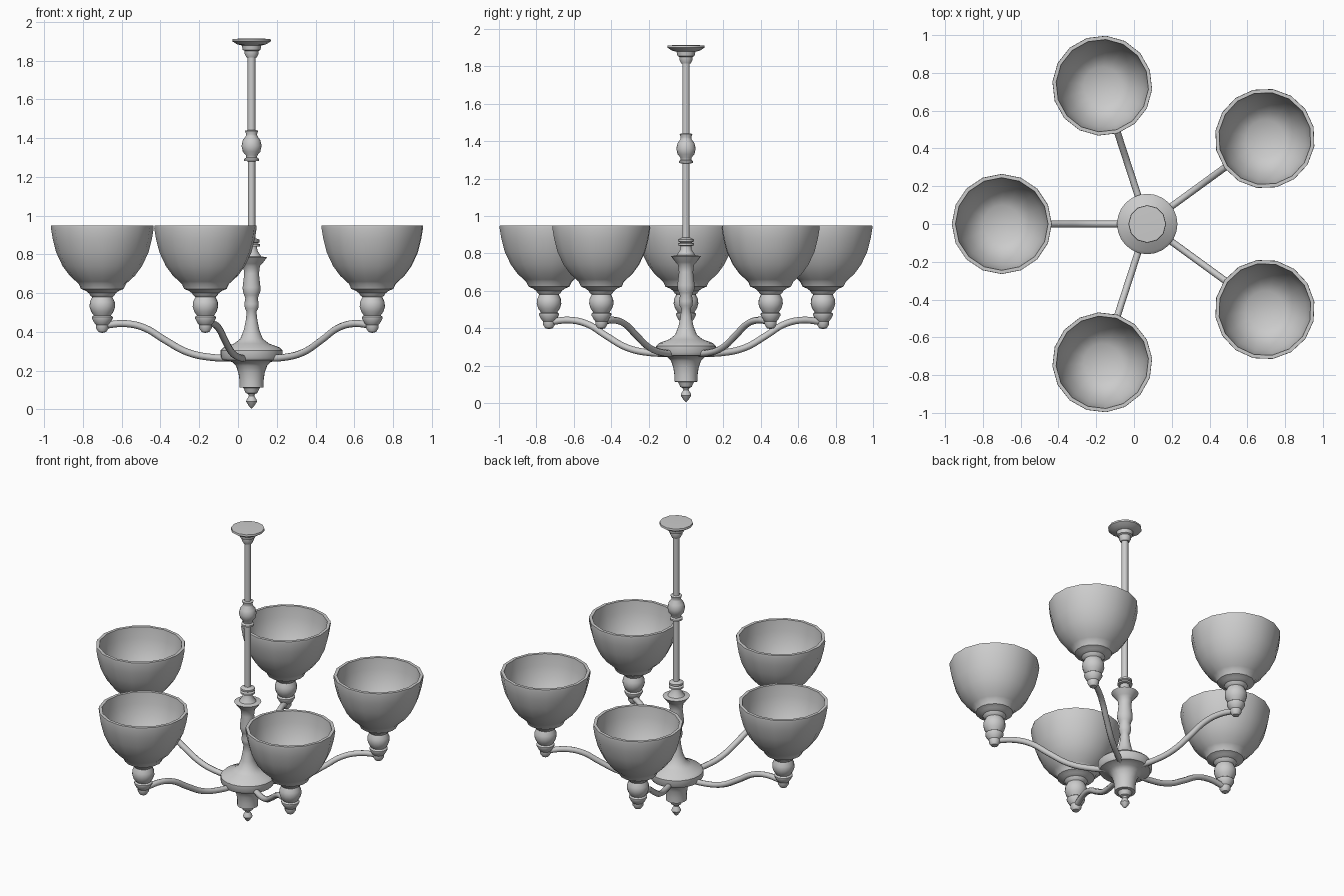
import bpy, bmesh, math
from mathutils import Matrix, Vector

if "Cube" in bpy.data.objects:
    bpy.data.objects.remove(bpy.data.objects["Cube"])

CX = 0.07       # column axis
REACH = 0.77    # distance from column to each light


def place(obj, loc=(0, 0, 0), angle=0, smooth=40):
    obj.matrix_world = Matrix.Translation(loc) @ Matrix.Rotation(angle, 4, 'Z')
    bpy.ops.object.select_all(action='DESELECT')
    obj.select_set(True)
    bpy.context.view_layer.objects.active = obj
    bpy.ops.object.shade_smooth_by_angle(angle=math.radians(smooth))
    return obj


def lathe_mesh(name, profile, sides):
    """Revolve (radius, z) points around z; zero radius makes a pole."""
    bm = bmesh.new()
    rings = []
    for r, z in profile:
        if r == 0:
            rings.append([bm.verts.new((0, 0, z))] * sides)
        else:
            rings.append([bm.verts.new((r * math.cos(2 * math.pi * i / sides),
                                        r * math.sin(2 * math.pi * i / sides), z))
                          for i in range(sides)])
    for a, b in zip(rings, rings[1:]):
        for i in range(sides):
            j = (i + 1) % sides
            bm.faces.new(list(dict.fromkeys((a[i], a[j], b[j], b[i]))))
    bmesh.ops.recalc_face_normals(bm, faces=bm.faces)
    me = bpy.data.meshes.new(name)
    bm.to_mesh(me)
    bm.free()
    return me


def add(name, mesh):
    obj = bpy.data.objects.new(name, mesh)
    bpy.context.collection.objects.link(obj)
    return obj


# Central hub with bottom finial
hub = [(0, 0.005), (0.012, 0.015), (0.028, 0.04), (0.026, 0.05), (0.014, 0.07),
       (0.018, 0.08), (0.03, 0.085), (0.042, 0.112), (0.062, 0.114), (0.062, 0.15),
       (0.068, 0.19), (0.08, 0.225), (0.1, 0.245), (0.15, 0.255), (0.16, 0.27),
       (0.16, 0.305), (0.145, 0.32), (0.09, 0.34), (0.058, 0.365), (0.04, 0.41),
       (0.03, 0.46), (0.025, 0.505), (0.034, 0.52), (0.037, 0.545), (0.032, 0.575),
       (0.038, 0.59), (0.045, 0.61), (0.046, 0.63), (0.038, 0.70), (0.043, 0.74),
       (0.055, 0.752), (0.08, 0.785), (0.05, 0.79), (0.03, 0.82), (0.028, 0.84),
       (0.044, 0.842), (0.044, 0.852), (0.03, 0.858), (0.042, 0.864), (0.042, 0.875),
       (0.02, 0.885), (0, 0.885)]
place(add("central_hub", lathe_mesh("central_hub", hub, 24)), (CX, 0, 0))

# Hanging rod with turned knob
rod = [(0, 0.87), (0.019, 0.87), (0.019, 1.28), (0.038, 1.283), (0.038, 1.293),
       (0.028, 1.30), (0.03, 1.312), (0.045, 1.33), (0.052, 1.36), (0.045, 1.39),
       (0.03, 1.41), (0.028, 1.42), (0.034, 1.438), (0.02, 1.442), (0.02, 1.83), (0, 1.83)]
place(add("hanging_rod", lathe_mesh("hanging_rod", rod, 16)), (CX, 0, 0))

# Ceiling canopy
canopy = [(0, 1.815), (0.026, 1.815), (0.036, 1.835), (0.036, 1.85), (0.046, 1.855),
          (0.05, 1.878), (0.075, 1.884), (0.1, 1.9), (0.098, 1.912), (0, 1.915)]
place(add("ceiling_canopy", lathe_mesh("ceiling_canopy", canopy, 12)), (CX, 0, 0))

# Shared meshes for the lights
shade_mesh = lathe_mesh("shade", [
    (0, 0.60), (0.07, 0.60), (0.085, 0.612), (0.11, 0.622), (0.122, 0.648), (0.135, 0.66),
    (0.168, 0.69), (0.205, 0.74), (0.238, 0.81), (0.256, 0.88), (0.265, 0.935),
    (0.264, 0.95), (0.245, 0.95), (0.238, 0.88), (0.22, 0.81), (0.188, 0.745),
    (0.15, 0.695), (0.1, 0.665), (0, 0.655)], 16)
socket_mesh = lathe_mesh("socket", [
    (0, 0.395), (0.02, 0.40), (0.033, 0.42), (0.033, 0.437), (0.04, 0.445), (0.054, 0.47),
    (0.054, 0.478), (0.044, 0.485), (0.058, 0.505), (0.066, 0.53), (0.064, 0.555),
    (0.052, 0.58), (0.062, 0.588), (0.07, 0.602), (0, 0.605)], 16)

# Curved arm swept along a smooth path
curve = bpy.data.curves.new("arm_path", 'CURVE')
curve.dimensions = '3D'
curve.bevel_depth = 0.018
curve.bevel_resolution = 2
curve.resolution_u = 5
curve.use_fill_caps = True
path = [(0.08, 0.265), (0.2, 0.268), (0.33, 0.295), (0.45, 0.36), (0.55, 0.42),
        (0.65, 0.443), (REACH, 0.433)]
spline = curve.splines.new('BEZIER')
spline.bezier_points.add(len(path) - 1)
for p, (r, z) in zip(spline.bezier_points, path):
    p.co = Vector((r, 0, z))
    p.handle_left_type = p.handle_right_type = 'AUTO'
helper = add("arm_path", curve)
arm_mesh = bpy.data.meshes.new_from_object(
    helper.evaluated_get(bpy.context.evaluated_depsgraph_get()))
bpy.data.objects.remove(helper)

# Five arms, each with socket and shade
for i in range(5):
    a = math.radians(36 + 72 * i)
    end = (CX + REACH * math.cos(a), REACH * math.sin(a), 0)
    place(add(f"arm_{i + 1}", arm_mesh), (CX, 0, 0), a, 60)
    place(add(f"socket_{i + 1}", socket_mesh), end, a)
    place(add(f"shade_{i + 1}", shade_mesh), end, a)
